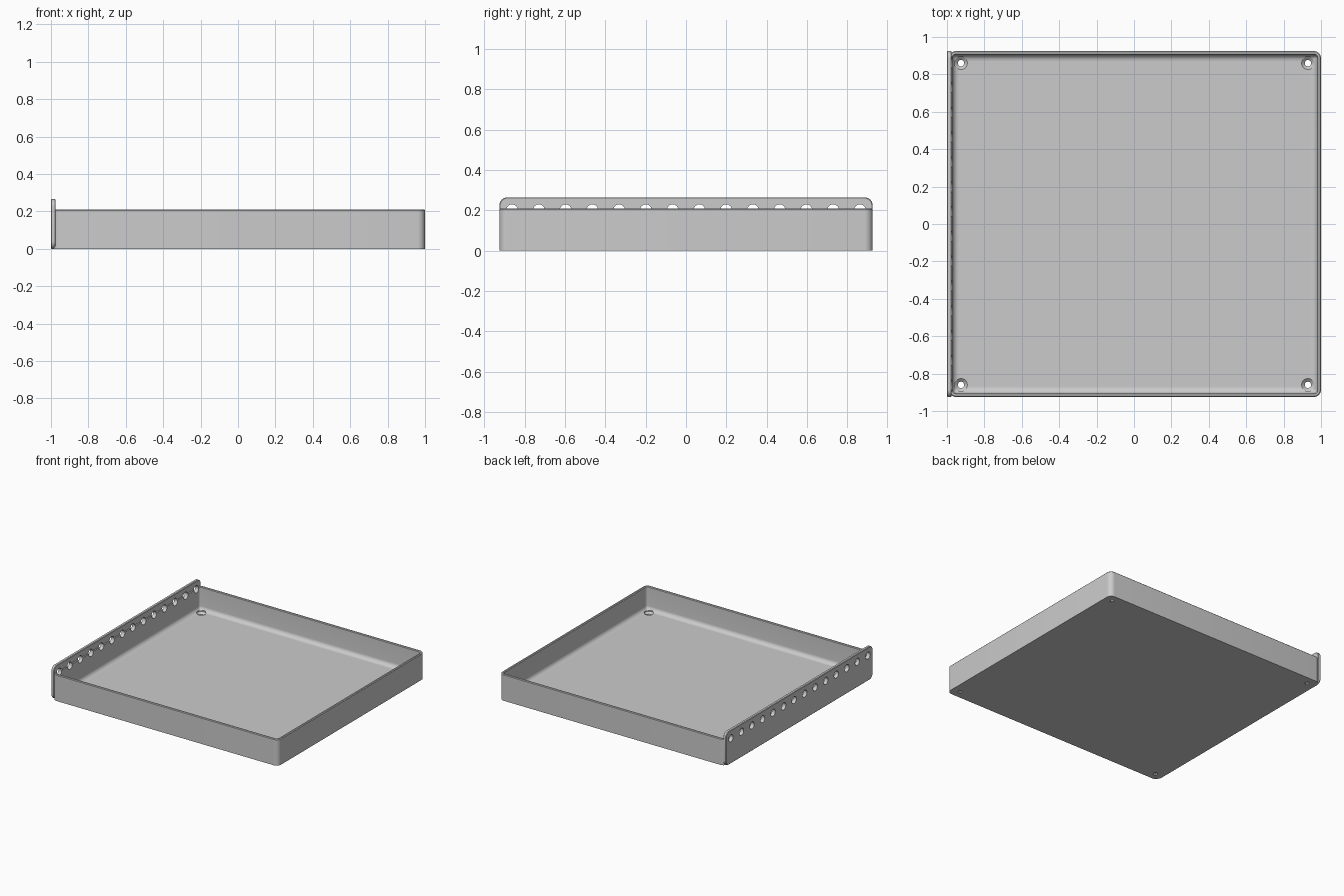
import bpy, bmesh, math
from mathutils import Matrix, Vector

if "Cube" in bpy.data.objects:
    bpy.data.objects.remove(bpy.data.objects["Cube"])

grey = bpy.data.materials.new("light_grey")
grey.use_nodes = True
colour = (0.6, 0.6, 0.6, 1)
grey.diffuse_color = colour
grey.node_tree.nodes["Principled BSDF"].inputs["Base Color"].default_value = colour


def rounded_rect(half_w, half_h, radius, steps=8):
    """Outline points of a rounded rectangle, anticlockwise."""
    points = []
    for corner, (sx, sy) in enumerate([(1, 1), (-1, 1), (-1, -1), (1, -1)]):
        for i in range(steps + 1):
            a = math.pi / 2 * (corner + i / steps)
            points.append((sx * (half_w - radius) + radius * math.cos(a),
                           sy * (half_h - radius) + radius * math.sin(a)))
    return points


def loft(bm, rings):
    """Skin rings of equal length and cap both ends."""
    rings = [[bm.verts.new(p) for p in ring] for ring in rings]
    count = len(rings[0])
    for low, high in zip(rings, rings[1:]):
        for i in range(count):
            j = (i + 1) % count
            bm.faces.new((low[i], low[j], high[j], high[i]))
    bm.faces.new(rings[0][::-1])
    bm.faces.new(rings[-1])


def finish(bm, name):
    bmesh.ops.recalc_face_normals(bm, faces=bm.faces)
    mesh = bpy.data.meshes.new(name)
    bm.to_mesh(mesh)
    bm.free()
    mesh.materials.append(grey)
    obj = bpy.data.objects.new(name, mesh)
    bpy.context.collection.objects.link(obj)
    return obj


def activate(obj):
    bpy.ops.object.select_all(action='DESELECT')
    obj.select_set(True)
    bpy.context.view_layer.objects.active = obj


def cut(obj, cutter):
    mod = obj.modifiers.new("cut", 'BOOLEAN')
    mod.operation = 'DIFFERENCE'
    mod.solver = 'EXACT'
    mod.object = cutter
    activate(obj)
    bpy.ops.object.modifier_apply(modifier=mod.name)


# Tray: one wall section swept round a rounded rectangle
LEFT, RIGHT, HALF_Y = -0.99, 1.0, 0.925
HEIGHT, WALL, FLOOR, FILLET, CORNER = 0.21, 0.02, 0.025, 0.033, 0.04
section = [(0, 0), (0, HEIGHT - 0.005), (0.005, HEIGHT),
           (WALL - 0.005, HEIGHT), (WALL, HEIGHT - 0.005)]
for i in range(9):
    a = math.pi / 2 * i / 8
    section.append((WALL + FILLET * (1 - math.cos(a)),
                    FLOOR + FILLET * (1 - math.sin(a))))
mid_x, half_x = (LEFT + RIGHT) / 2, (RIGHT - LEFT) / 2
bm = bmesh.new()
loft(bm, [[(x + mid_x, y, z) for x, y in
           rounded_rect(half_x - inset, HALF_Y - inset, max(CORNER - inset, 0.004))]
          for inset, z in section])
tray = finish(bm, "tray")

# Mounting plate along the left wall, with softened edges
PLATE_H, THICK, SOFT = 0.265, 0.025, 0.004
bm = bmesh.new()
loft(bm, [[(-1 + depth, y, z + PLATE_H / 2) for y, z in
           rounded_rect(HALF_Y - inset, PLATE_H / 2 - inset, CORNER - inset)]
          for depth, inset in [(0, SOFT), (SOFT, 0), (THICK - SOFT, 0), (THICK, SOFT)]])
plate = finish(bm, "mounting_plate")

# Row of round holes through the plate and the wall behind it
HOLES, SPAN = 14, 0.862
bm = bmesh.new()
for i in range(HOLES):
    y = -SPAN + 2 * SPAN * i / (HOLES - 1)
    place = Matrix.Translation(Vector((-0.98, y, 0.202))) @ Matrix.Rotation(math.pi / 2, 4, 'Y')
    bmesh.ops.create_cone(bm, cap_ends=True, segments=32, radius1=0.028,
                          radius2=0.028, depth=0.1, matrix=place)
hole_cutter = finish(bm, "hole_cutter")

# Countersunk screw holes in the floor corners
bm = bmesh.new()
for x in (-0.925, 0.93):
    for y in (-0.86, 0.86):
        loft(bm, [[(x + r * math.cos(math.tau * i / 32), y + r * math.sin(math.tau * i / 32), z)
                   for i in range(32)]
                  for r, z in [(0.017, -0.05), (0.017, 0.008), (0.034, 0.023), (0.034, 0.1)]])
screw_cutter = finish(bm, "screw_cutter")

cut(tray, hole_cutter)
cut(tray, screw_cutter)
cut(plate, hole_cutter)
for cutter in (hole_cutter, screw_cutter):
    bpy.data.objects.remove(cutter)

for obj in (tray, plate):
    activate(obj)
    bpy.ops.object.shade_smooth_by_angle(angle=math.radians(30))
